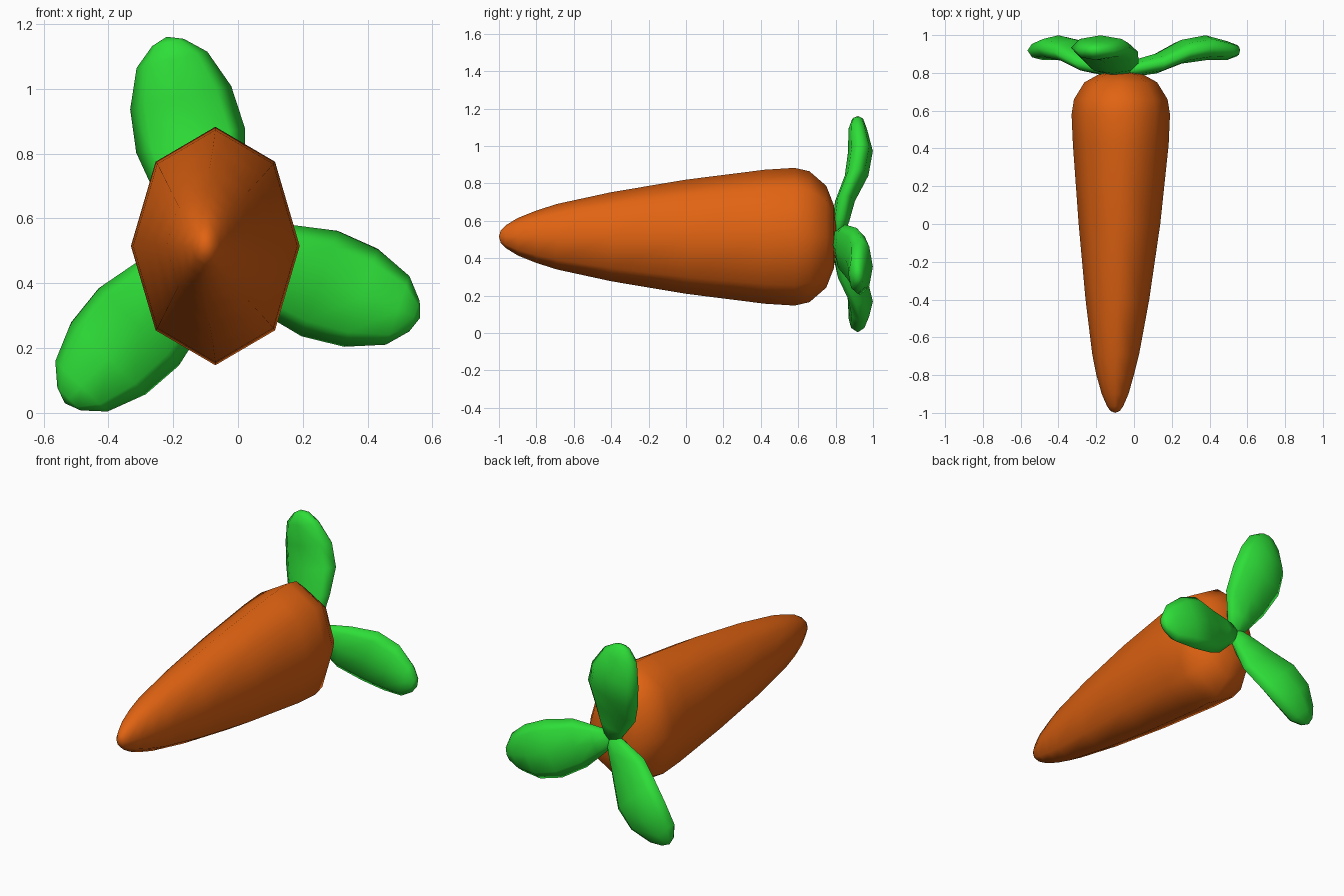
import bpy, bmesh
from math import cos, sin, pi, radians
from mathutils import Vector

if "Cube" in bpy.data.objects:
    bpy.data.objects.remove(bpy.data.objects["Cube"])

SIDES = 8
CX, CZ = -0.07, 0.515


def material(name, rgb):
    m = bpy.data.materials.new(name)
    m.diffuse_color = (*rgb, 1.0)
    m.use_nodes = True
    m.node_tree.nodes["Principled BSDF"].inputs["Base Color"].default_value = m.diffuse_color
    return m


def loft(name, rings, start, end, mat):
    """Skin a list of (centre, half-axis a, half-axis b) with pointed ends."""
    bm = bmesh.new()
    loops = []
    for c, a, b in rings:
        loops.append([bm.verts.new(c + a * cos(2 * pi * i / SIDES) + b * sin(2 * pi * i / SIDES))
                      for i in range(SIDES)])
    first, last = bm.verts.new(start), bm.verts.new(end)
    for i in range(SIDES):
        j = (i + 1) % SIDES
        for lo, hi in zip(loops, loops[1:]):
            bm.faces.new((lo[i], lo[j], hi[j], hi[i]))
        bm.faces.new((first, loops[0][j], loops[0][i]))
        bm.faces.new((last, loops[-1][i], loops[-1][j]))
    bmesh.ops.recalc_face_normals(bm, faces=bm.faces)
    for f in bm.faces:
        f.smooth = True
    mesh = bpy.data.meshes.new(name)
    bm.to_mesh(mesh)
    bm.free()
    mesh.materials.append(mat)
    ob = bpy.data.objects.new(name, mesh)
    bpy.context.collection.objects.link(ob)
    return ob


orange = material("orange", (0.75, 0.125, 0.006))
green = material("green", (0.027, 0.73, 0.04))

# Root: (y, half height, centre x), bending slightly toward the tip
profile = [(-0.99, 0.035, -0.10), (-0.965, 0.06, -0.10), (-0.90, 0.10, -0.10),
           (-0.80, 0.14, -0.10), (-0.69, 0.175, -0.097), (-0.40, 0.238, -0.088),
           (0.0, 0.305, -0.077), (0.42, 0.358, -0.07), (0.58, 0.368, CX),
           (0.66, 0.35, CX), (0.75, 0.272, CX), (0.79, 0.17, CX), (0.802, 0.08, CX)]
rings = [(Vector((x, y, CZ)), Vector((r * 0.708, 0, 0)), Vector((0, 0, r)))
         for y, r, x in profile]
loft("carrot_root", rings, Vector((-0.10, -1.0, CZ)), Vector((CX, 0.803, CZ)), orange)

# Leaves: (distance from centre, y, half width, half thickness)
leaf = [(0.0, 0.81, 0.045, 0.03), (0.09, 0.828, 0.09, 0.045), (0.20, 0.85, 0.143, 0.053),
        (0.34, 0.912, 0.172, 0.063), (0.475, 0.933, 0.16, 0.066),
        (0.595, 0.918, 0.112, 0.05), (0.65, 0.918, 0.05, 0.03)]
for n, deg in enumerate((103, -19, 226), 1):
    u = Vector((cos(radians(deg)), 0, sin(radians(deg))))
    side = Vector((-u.z, 0, u.x))
    base = Vector((CX, 0, 0.51))
    rings = [(base + u * s + Vector((0, y, 0)), side * w, Vector((0, t, 0)))
             for s, y, w, t in leaf]
    loft(f"leaf_{n}", rings, base + u * -0.005 + Vector((0, 0.81, 0)),
         base + u * 0.668 + Vector((0, 0.92, 0)), green)
